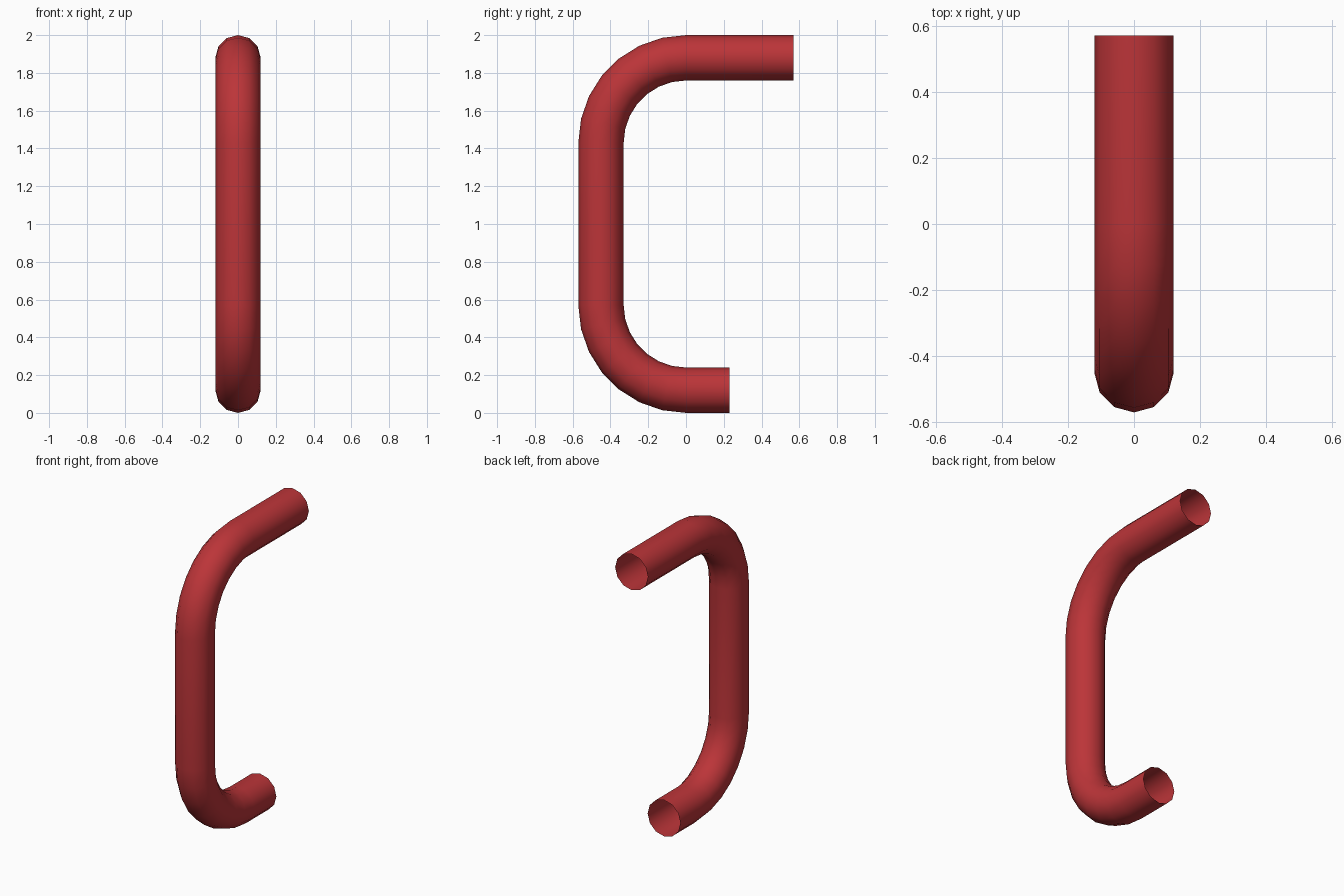
import bpy, bmesh
from math import sin, cos, pi

if "Cube" in bpy.data.objects:
    bpy.data.objects.remove(bpy.data.objects["Cube"])

R, BEND, SIDES, STEPS = 0.12, 0.45, 12, 7
BEND_Z = 0.57  # height of the lower bend centre; the upper one mirrors it about z = 1

# Path stations (y, z, angle): long top arm, two bends, short bottom arm
stations = [(0.57, 1.88, 0.0)]
for centre_z, start in ((2 - BEND_Z, 0.0), (BEND_Z, pi / 2)):
    for i in range(STEPS + 1):
        a = start + i / STEPS * pi / 2
        stations.append((-BEND * sin(a), centre_z + BEND * cos(a), a))
stations.append((0.23, 0.12, pi))

# Sweep a 12-sided ring along the path, ends left open
bm = bmesh.new()
rings = []
for y, z, a in stations:
    ring = []
    for j in range(SIDES):
        t = 2 * pi * j / SIDES
        ring.append(bm.verts.new((R * cos(t), y - R * sin(t) * sin(a), z + R * sin(t) * cos(a))))
    rings.append(ring)
for p, q in zip(rings, rings[1:]):
    for j in range(SIDES):
        k = (j + 1) % SIDES
        bm.faces.new((p[j], p[k], q[k], q[j])).smooth = True

mesh = bpy.data.meshes.new("bent_pipe")
bm.to_mesh(mesh)
bm.free()
pipe = bpy.data.objects.new("bent_pipe", mesh)
bpy.context.collection.objects.link(pipe)

# Red paint
red = bpy.data.materials.new("red_paint")
red.diffuse_color = (0.5, 0.035, 0.04, 1)
red.use_nodes = True
red.node_tree.nodes["Principled BSDF"].inputs["Base Color"].default_value = red.diffuse_color
mesh.materials.append(red)
